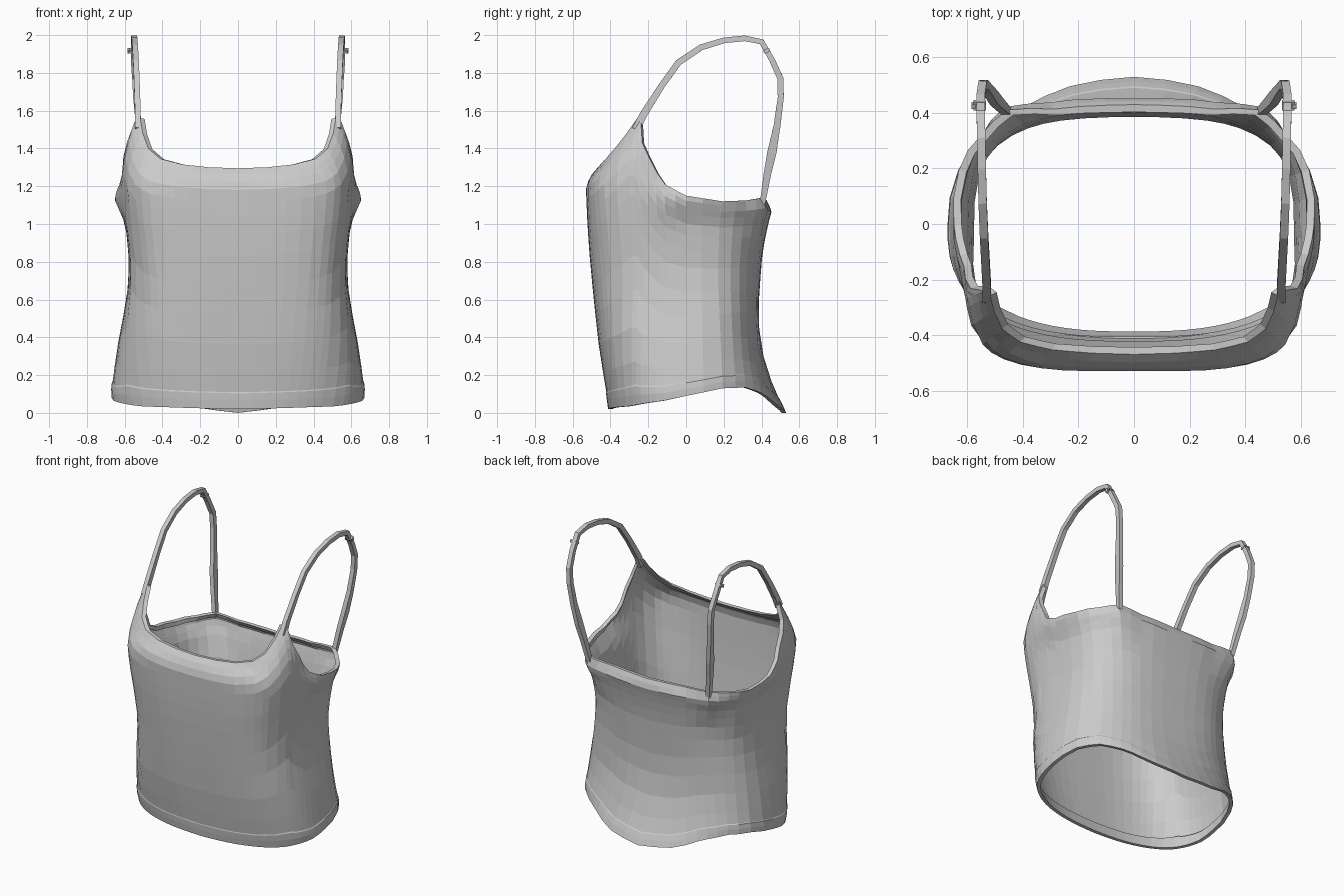
import bpy, bmesh, math
from mathutils import Vector

if "Cube" in bpy.data.objects:
    bpy.data.objects.remove(bpy.data.objects["Cube"])


def lerp(table, t):
    if t <= table[0][0]:
        return table[0][1]
    for (t0, v0), (t1, v1) in zip(table, table[1:]):
        if t <= t1:
            return v0 + (v1 - v0) * (t - t0) / (t1 - t0)
    return table[-1][1]


def finish(name, bm):
    me = bpy.data.meshes.new(name)
    bm.to_mesh(me)
    bm.free()
    ob = bpy.data.objects.new(name, me)
    bpy.context.collection.objects.link(ob)
    mir = ob.modifiers.new("mirror", 'MIRROR')
    mir.merge_threshold = 0.001
    return ob


# Body size by height: half width, front depth, back depth
WIDTH = [(0, .67), (.1, .67), (.2, .66), (.4, .63), (.6, .59), (.76, .575), (.9, .585),
         (1.0, .597), (1.2, .615), (1.35, .61), (1.46, .59), (1.56, .572)]
FRONT = [(0, .41), (.1, .42), (.2, .437), (.4, .468), (.8, .508), (1, .522), (1.19, .53),
         (1.25, .51), (1.3, .465), (1.4, .4), (1.5, .33), (1.56, .295)]
BACK = [(0, .53), (.05, .505), (.13, .465), (.28, .415), (.4, .388), (.6, .385),
        (.85, .405), (1, .435), (1.07, .455), (1.13, .425)]
# Edge height by angle (-90 = front centre, 90 = back centre)
TOP = [(-90, 1.295), (-72, 1.3), (-57, 1.315), (-46, 1.345), (-38.5, 1.4), (-32, 1.48),
       (-26.5, 1.56), (-24, 1.56), (-21.5, 1.43), (-14, 1.27), (-10, 1.21), (0, 1.15),
       (17, 1.12), (30, 1.125), (42, 1.14), (55, 1.13), (90, 1.12)]
HEM = [(-90, .02), (-60, .025), (-30, .035), (-10, .065), (0, .09), (17, .13),
       (30, .135), (45, .1), (55, .06), (65, .03), (80, .01), (90, 0)]


def body_point(deg, z):
    a = lerp(WIDTH, z)
    # underarm flare at the sides
    a += .045 * max(0, 1 - abs(z - 1.13) / .13) * min(1, max(0, (deg + 25) / 20))
    if deg < 0:
        d, n = lerp(FRONT, z), lerp([(0, 2.4), (.5, 3.3), (1.2, 4.5), (1.5, 6)], z)
    else:
        d, n = lerp(BACK, z), lerp([(0, 2.3), (.5, 2.8), (1.1, 3.1)], z)
    c, s = math.cos(math.radians(deg)), math.sin(math.radians(deg))
    r = (abs(c / a) ** n + abs(s / d) ** n) ** (-1 / n)
    # cloth pulled outwards where the strap joins the back
    r += .04 * max(0, 1 - abs(deg - 42) / 12) * min(1, max(0, (z - .85) / .25))
    return Vector((r * c, r * s, z))


# Camisole body: thin cloth with folded rims at the hem and the top edge
angles = [-90, -80, -72, -64, -57, -51, -46, -42, -38.5, -32, -26.5, -24, -21.5, -18, -14,
          -10, -5, 0, 8, 17, 24, 30, 36, 42, 48, 55, 65, 77, 90]
skin = [0, .035, .065, .07, .15, .27, .4, .52, .64, .73, .8, .86, .91, .945, .975, 1]
levels = [(.06, .012), (0, .025)] + [(s, 0) for s in skin] + [(.998, .028), (.97, .022)]
bm = bmesh.new()
cols = []
for deg in angles:
    lo, hi = lerp(HEM, deg), lerp(TOP, deg)
    col = []
    for s, inset in levels:
        p = body_point(deg, lo + (hi - lo) * s)
        r = math.hypot(p.x, p.y)
        band = 1.006 if 0 < s <= .065 and not inset else 1      # raised hem band
        k = band * (r - inset) / r
        p.x *= k
        p.y *= k
        if abs(deg) == 90:
            p.x = 0
        col.append(bm.verts.new(p))
    cols.append(col)
for a, b in zip(cols, cols[1:]):
    for j in range(len(levels) - 1):
        bm.faces.new((a[j], b[j], b[j + 1], a[j + 1]))
finish("camisole_body", bm)

# Shoulder straps: x, y, z, half width in profile
path = [(.53, -.265, 1.5, .022), (.53, -.225, 1.58, .02), (.535, -.13, 1.73, .017),
        (.54, -.04, 1.855, .017), (.545, .08, 1.935, .016), (.548, .2, 1.972, .015),
        (.55, .31, 1.983, .015), (.552, .4, 1.965, .015), (.552, .455, 1.87, .015),
        (.545, .5, 1.77, .016), (.54, .502, 1.67, .016), (.525, .482, 1.52, .018),
        (.505, .455, 1.38, .024), (.485, .432, 1.27, .02), (.458, .405, 1.11, .014)]
bm = bmesh.new()
rings = []
for i, (x, y, z, w) in enumerate(path):
    p = Vector((x, y, z))
    p0, p1 = path[max(i - 1, 0)], path[min(i + 1, len(path) - 1)]
    t = (Vector(p1[:3]) - Vector(p0[:3])).normalized()
    n = t.cross(Vector((1, 0, 0))).normalized()
    side = n.cross(t).normalized() * .015
    rings.append([bm.verts.new(p + n * w * u + side * v)
                  for u, v in ((1, 1), (-1, 1), (-1, -1), (1, -1))])
for a, b in zip(rings, rings[1:]):
    for k in range(4):
        bm.faces.new((a[k], a[(k + 1) % 4], b[(k + 1) % 4], b[k]))
bm.faces.new(rings[0])
bm.faces.new(rings[-1])
bmesh.ops.recalc_face_normals(bm, faces=bm.faces)
finish("shoulder_strap", bm)

# Strap adjusters: small sliding bar around each strap
bm = bmesh.new()
for dx, size in ((0, (.045, .036, .012)), (.022, (.014, .018, .022))):
    made = bmesh.ops.create_cube(bm, size=1)["verts"]
    bmesh.ops.scale(bm, vec=size, verts=made)
    bmesh.ops.translate(bm, vec=(dx, 0, 0), verts=made)
ob = finish("strap_adjuster", bm)
for v in ob.data.vertices:
    c, s = math.cos(.5), math.sin(.5)
    x, y, z = v.co
    v.co = (x + .556, c * y - s * z + .427, s * y + c * z + 1.917)
